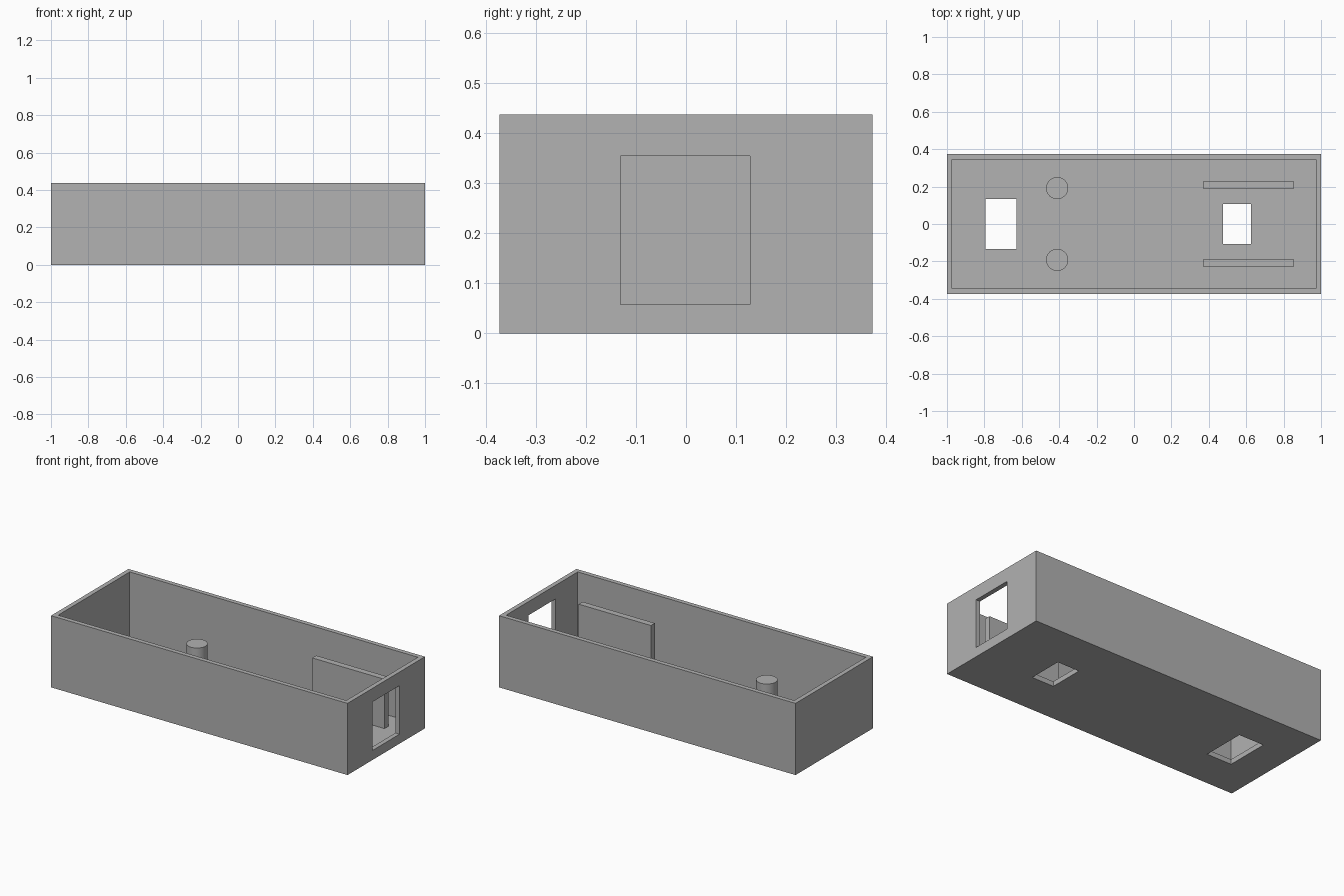
import bpy

if "Cube" in bpy.data.objects:
    bpy.data.objects.remove(bpy.data.objects["Cube"])

WALL, FLOOR = 0.028, 0.03
LX, LY, H = 1.0, 0.373, 0.437

grey = bpy.data.materials.new("plain grey")
grey.diffuse_color = (0.445, 0.445, 0.445, 1)
grey.use_nodes = True
grey.node_tree.nodes["Principled BSDF"].inputs["Base Color"].default_value = grey.diffuse_color


def box(name, x0, x1, y0, y1, z0, z1):
    bpy.ops.mesh.primitive_cube_add(
        size=1, location=((x0 + x1) / 2, (y0 + y1) / 2, (z0 + z1) / 2))
    ob = bpy.context.object
    ob.name = name
    ob.scale = (x1 - x0, y1 - y0, z1 - z0)
    bpy.ops.object.transform_apply(location=True, rotation=False, scale=True)
    ob.data.materials.append(grey)
    return ob


# Open tray
tray = box("tray", -LX, LX, -LY, LY, 0, H)

# Cavity, two floor openings and the end wall opening
cutters = [
    box("cavity_cutter", -LX + WALL, LX - WALL, -LY + WALL, LY - WALL, FLOOR, H + 0.2),
    box("large_floor_cutter", -0.795, -0.627, -0.135, 0.135, -0.1, 0.1),
    box("small_floor_cutter", 0.477, 0.625, -0.107, 0.107, -0.1, 0.1),
    box("end_opening_cutter", 0.92, 1.1, -0.131, 0.128, 0.058, 0.354),
]
for cutter in cutters:
    mod = tray.modifiers.new(cutter.name, 'BOOLEAN')
    mod.operation = 'DIFFERENCE'
    mod.solver = 'EXACT'
    mod.object = cutter
    bpy.context.view_layer.objects.active = tray
    bpy.ops.object.modifier_apply(modifier=mod.name)
for cutter in cutters:
    bpy.data.objects.remove(cutter, do_unlink=True)

# Mirrored posts and upright ribs standing on the floor
for side, label in ((-1, "front"), (1, "back")):
    bottom, top = FLOOR - 0.005, 0.209
    bpy.ops.mesh.primitive_cylinder_add(
        vertices=48, radius=0.059, depth=top - bottom,
        location=(-0.411, side * 0.192, (top + bottom) / 2))
    post = bpy.context.object
    post.name = label + "_post"
    post.data.materials.append(grey)
    bpy.ops.object.shade_smooth_by_angle()

    ys = sorted((side * 0.189, side * 0.227))
    box(label + "_rib", 0.369, 0.856, ys[0], ys[1], bottom, 0.331)
